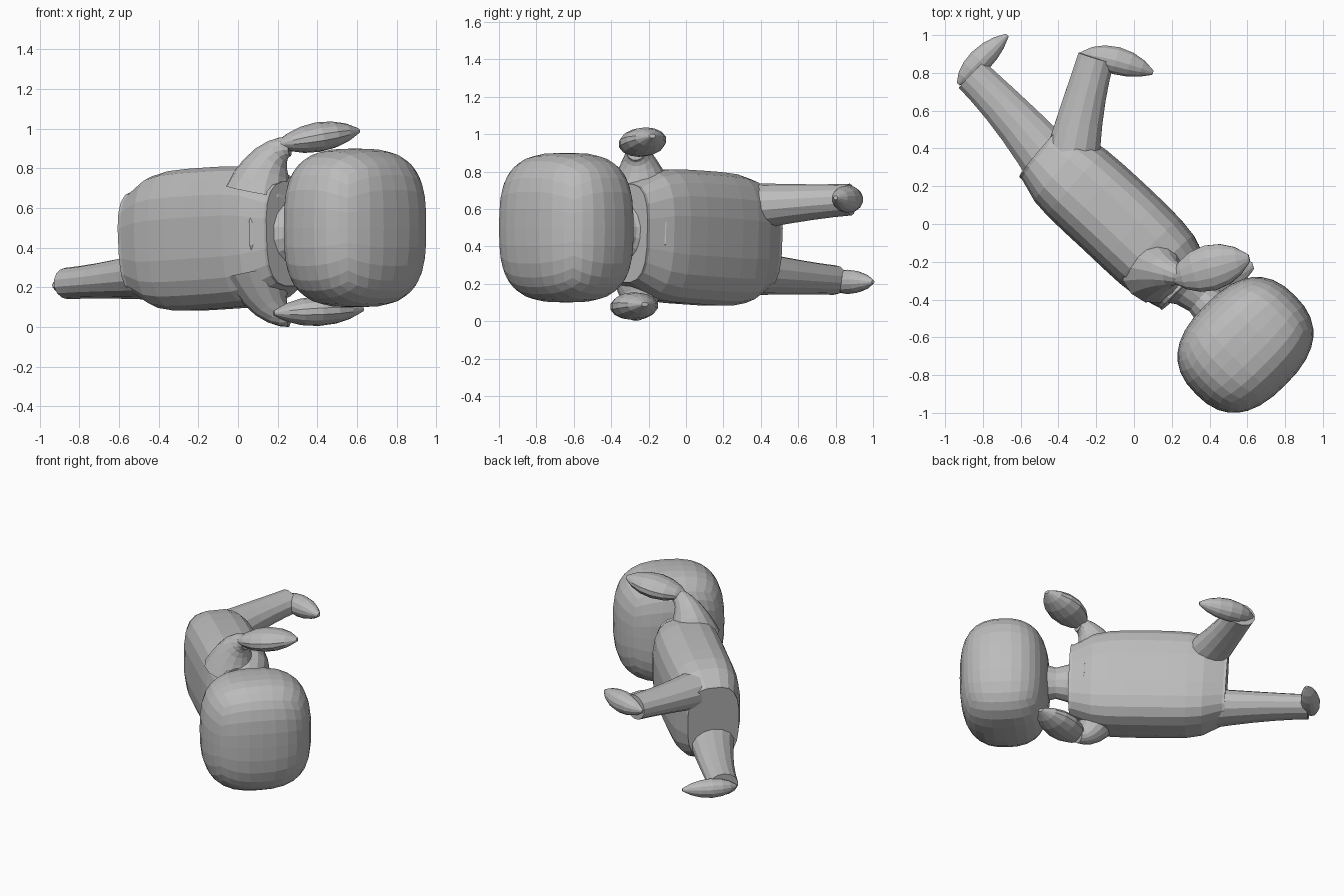
import bpy
import bmesh
import math
from mathutils import Vector, Matrix

default_cube = bpy.data.objects.get("Cube")
if default_cube:
    bpy.data.objects.remove(default_cube, do_unlink=True)

grey = bpy.data.materials.new("plain grey")
grey.use_nodes = True
shade = (.5, .5, .5, 1)
grey.diffuse_color = shade
grey.node_tree.nodes["Principled BSDF"].inputs["Base Color"].default_value = shade

UP = Vector((0, 0, 1))
ACROSS = Vector((1, 1, 0)).normalized()


def finish(name, bm):
    bmesh.ops.recalc_face_normals(bm, faces=bm.faces)
    mesh = bpy.data.meshes.new(name)
    bm.to_mesh(mesh)
    bm.free()
    mesh.materials.append(grey)
    obj = bpy.data.objects.new(name, mesh)
    bpy.context.collection.objects.link(obj)


def signed_power(value, exponent):
    return math.copysign(abs(value) ** exponent, value)


def taper(thick, thin):
    """Radius that falls quickly from thick and then runs on thin."""
    return lambda f: thin + (thick - thin) * (1 - f) ** 1.5


def pod(radius):
    """Radius of a closed, rounded paddle."""
    return lambda f: radius * max(.15, math.sin(math.pi * f) ** .6)


def barrel(radius):
    """Radius of a long block with softly rounded ends."""
    return lambda f: radius * max(.3, 1 - abs(f + f - 1) ** 4) ** .25


def hourglass(waist):
    return lambda f: waist + (f - .5) ** 2 / 2


def loft(name, start, bend, end, radius, flat, ref=UP, power=2, sides=14, steps=8):
    """Skin rings along a curved path; flat is the ring's height over its width."""
    start, bend, end = Vector(start), Vector(bend), Vector(end)
    bm = bmesh.new()
    rings = []
    for i in range(steps + 1):
        f = (1 - math.cos(math.pi * i / steps)) / 2
        first, second = start.lerp(bend, f), bend.lerp(end, f)
        centre = first.lerp(second, f)
        tangent = (second - first).normalized()
        high = (ref - tangent * ref.dot(tangent)).normalized()
        wide = tangent.cross(high)
        ring = []
        for k in range(sides):
            angle = math.tau * (k + .5) / sides
            across = wide * signed_power(math.cos(angle), 2 / power)
            along = high * signed_power(math.sin(angle), 2 / power) * flat
            ring.append(bm.verts.new(centre + (across + along) * radius(f)))
        rings.append(ring)
    for lower, upper in zip(rings, rings[1:]):
        for k in range(sides):
            bm.faces.new((lower[k - 1], lower[k], upper[k], upper[k - 1]))
    bm.faces.new(rings[0])
    bm.faces.new(rings[-1])
    finish(name, bm)


# Head: rounded block turned along the body diagonal
bm = bmesh.new()
bmesh.ops.create_cube(bm, size=2)
bmesh.ops.subdivide_edges(bm, edges=bm.edges[:], cuts=7, use_grid_fill=True)
for vert in bm.verts:
    plan = (abs(vert.co.x) ** 2.5 + abs(vert.co.y) ** 2.5) ** .4
    vert.co /= (plan ** 3 + abs(vert.co.z) ** 3) ** (1 / 3)
bm.transform(Matrix.Translation((.59, -.64, .5))
             @ Matrix.Rotation(math.pi / 4, 4, 'Z')
             @ Matrix.Diagonal((.37, .3, .4, 1)))
finish("head", bm)

# Torso and neck
loft("torso", (.27, -.33, .47), (-.1, .05, .45), (-.49, .38, .42),
     barrel(.24), flat=1.5, power=3, sides=20, steps=12)
loft("neck", (.5, -.52, .48), (.35, -.4, .48), (.2, -.26, .47), hourglass(.09), flat=1.2)

# Legs and feet
loft("left_leg", (-.35, .2, .6), (-.3, .55, .63), (-.2, .88, .65), taper(.17, .1), flat=.85)
loft("left_foot", (-.28, .9, .65), (-.1, .88, .65), (.1, .8, .66), pod(.075), flat=1)
loft("right_leg", (-.36, .22, .27), (-.6, .54, .24), (-.86, .79, .22), taper(.17, .1), flat=.8)
loft("right_foot", (-.93, .74, .21), (-.83, .86, .21), (-.67, 1, .21), pod(.065), flat=1)

# Shoulders, mirrored about the middle of the body
for name, side in (("left_shoulder", 1), ("right_shoulder", -1)):
    heights = [.48 + side * rise for rise in (.2, .42, .43)]
    path = zip((.11, .15, .26), (-.24, -.25, -.27), heights)
    loft(name, *path, taper(.18, .05), flat=1, ref=ACROSS)

# Paddle hands
loft("left_hand", (.2, -.29, .92), (.4, -.23, .96), (.61, -.18, .99), pod(.125), flat=.6)
loft("right_hand", (.18, -.33, .07), (.4, -.28, .08), (.63, -.22, .09), pod(.125), flat=.6)
